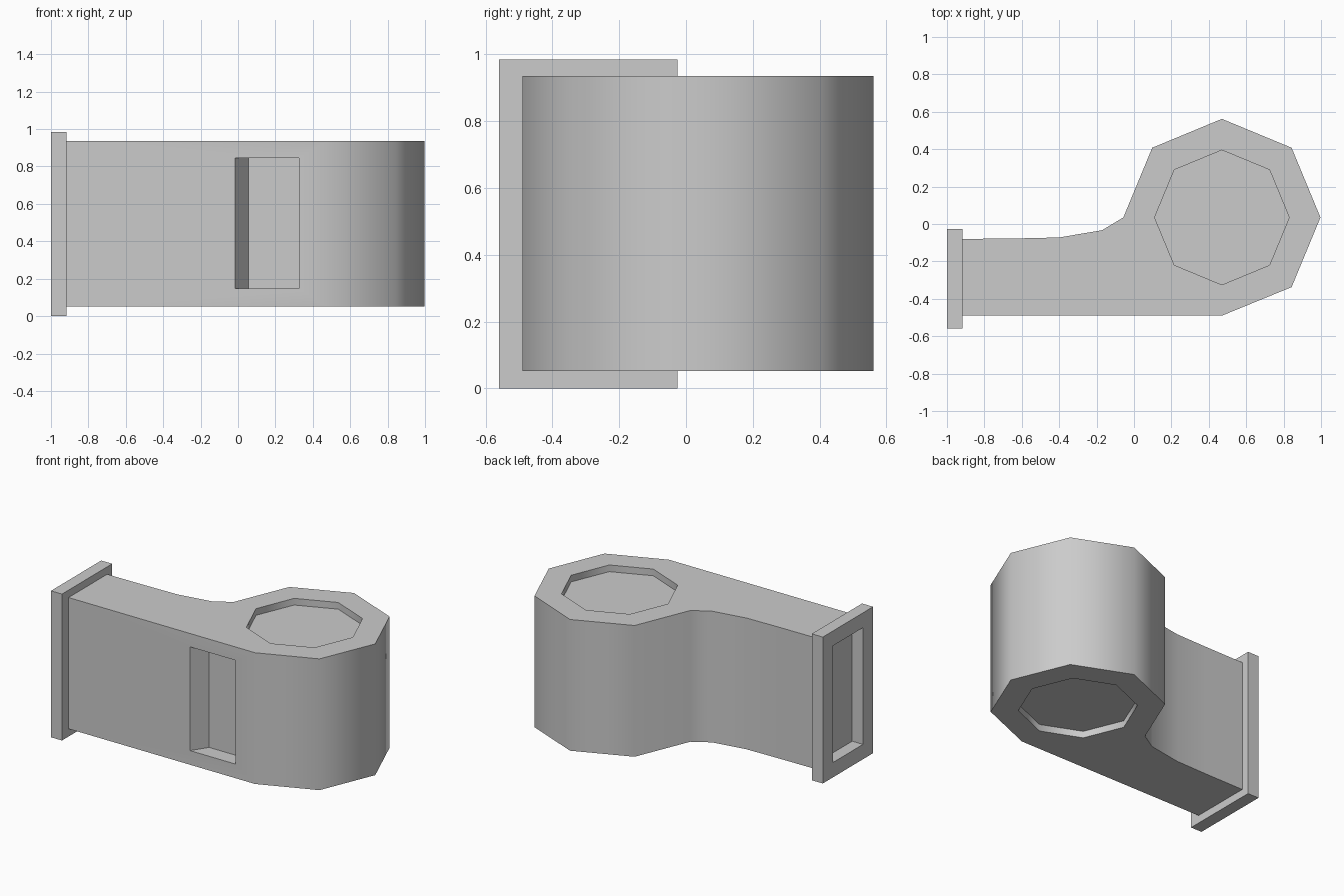
import bpy, bmesh
from math import cos, sin, pi, radians

if "Cube" in bpy.data.objects:
    bpy.data.objects.remove(bpy.data.objects["Cube"])

CX, CY = 0.47, 0.035          # centre of the round housing
Z0, Z1 = 0.052, 0.935         # body bottom and top


def prism(name, profile, z0, z1):
    """Extrude an XY outline from z0 to z1."""
    bm = bmesh.new()
    base = bm.faces.new([bm.verts.new((x, y, z0)) for x, y in profile])
    top = bmesh.ops.extrude_face_region(bm, geom=[base])["geom"]
    for v in top:
        if isinstance(v, bmesh.types.BMVert):
            v.co.z = z1
    bmesh.ops.recalc_face_normals(bm, faces=bm.faces[:])
    me = bpy.data.meshes.new(name)
    bm.to_mesh(me)
    bm.free()
    ob = bpy.data.objects.new(name, me)
    bpy.context.collection.objects.link(ob)
    return ob


def rect(x0, x1, y0, y1):
    return [(x0, y0), (x1, y0), (x1, y1), (x0, y1)]


def octagon(r, first=0, last=7):
    return [(CX + r * cos(i * pi / 4), CY + r * sin(i * pi / 4))
            for i in range(first, last + 1)]


def cut(ob, cutter):
    """Subtract the cutter, then remove it."""
    cutter.hide_render = True
    bpy.ops.object.select_all(action='DESELECT')
    bpy.context.view_layer.objects.active = ob
    ob.select_set(True)
    mod = ob.modifiers.new("cut", 'BOOLEAN')
    mod.operation = 'DIFFERENCE'
    mod.solver = 'EXACT'
    mod.object = cutter
    bpy.ops.object.modifier_apply(modifier=mod.name)
    bpy.data.objects.remove(cutter, do_unlink=True)


# Blower housing: octagonal drum flowing into a straight outlet duct
duct = [(-0.17, -0.033), (-0.40, -0.072), (-0.62, -0.077),
        (-0.92, -0.08), (-0.92, -0.49)]
housing = prism("blower_housing", octagon(0.527, -1, 4) + duct + [(CX, -0.49)], Z0, Z1)

# Shallow octagonal recesses on the top and bottom
cut(housing, prism("top_cutter", octagon(0.36), Z1 - 0.045, Z1 + 0.1))
cut(housing, prism("bottom_cutter", octagon(0.36), Z0 - 0.1, Z0 + 0.045))

# Front window with a slanted left wall
window = [(-0.015, -0.6), (0.325, -0.6), (0.325, -0.385),
          (0.055, -0.385), (-0.015, -0.49)]
cut(housing, prism("window_cutter", window, 0.147, 0.845))

bpy.ops.object.select_all(action='DESELECT')
housing.select_set(True)
bpy.context.view_layer.objects.active = housing
bpy.ops.object.shade_smooth_by_angle(angle=radians(50))

# Outlet flange: rectangular frame on the end of the duct
flange = prism("outlet_flange", rect(-1.0, -0.918, -0.56, -0.026), 0.0, 0.985)
cut(flange, prism("outlet_cutter", rect(-1.1, -0.8, -0.453, -0.133), 0.1, 0.885))
